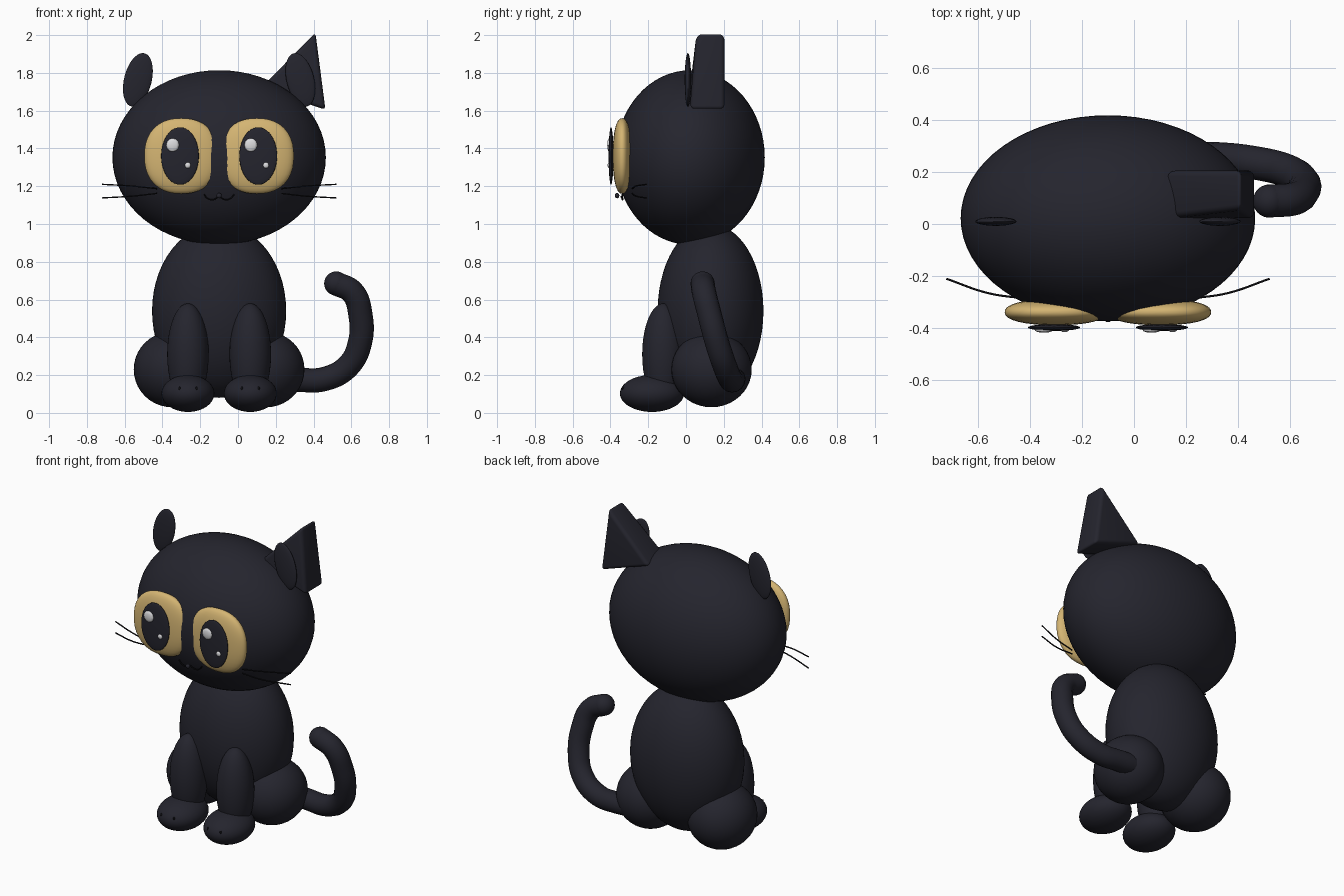
import bpy, bmesh, math
from mathutils import Vector

if "Cube" in bpy.data.objects:
    bpy.data.objects.remove(bpy.data.objects["Cube"])

CX = -0.1  # body symmetry plane


def material(name, rgb):
    m = bpy.data.materials.new(name)
    m.diffuse_color = (*rgb, 1)
    m.use_nodes = True
    m.node_tree.nodes["Principled BSDF"].inputs["Base Color"].default_value = m.diffuse_color
    return m


FUR = material("dark fur", (0.018, 0.018, 0.027))
INK = material("black ink", (0.006, 0.006, 0.008))
GOLD = material("gold iris", (0.66, 0.46, 0.17))
WHITE = material("pale glint", (0.72, 0.72, 0.74))


def link(name, bm, mat, smooth=True):
    me = bpy.data.meshes.new(name)
    for f in bm.faces:
        f.smooth = smooth
    bm.to_mesh(me)
    bm.free()
    ob = bpy.data.objects.new(name, me)
    me.materials.append(mat)
    bpy.context.collection.objects.link(ob)
    return ob


def ball(name, loc, radii, mat=FUR, tilt=0.0, power=2.0, seg=40):
    """Ellipsoid; a power above 2 makes its front outline squarer."""
    bm = bmesh.new()
    bmesh.ops.create_uvsphere(bm, u_segments=seg, v_segments=max(6, seg // 2), radius=1)
    for v in bm.verts:
        n = sum(abs(c) ** power for c in v.co) ** (1 / power)
        v.co = Vector(c / n * r for c, r in zip(v.co, radii))
    ob = link(name, bm, mat)
    ob.location = loc
    ob.rotation_euler.y = tilt
    return ob


def tube(name, points, radius, mat, res=4):
    cu = bpy.data.curves.new(name, 'CURVE')
    cu.dimensions = '3D'
    cu.bevel_depth = radius
    cu.bevel_resolution = res
    cu.resolution_u = 8
    cu.use_fill_caps = True
    sp = cu.splines.new('BEZIER')
    sp.bezier_points.add(len(points) - 1)
    for bp, p in zip(sp.bezier_points, points):
        bp.co = p
        bp.handle_left_type = bp.handle_right_type = 'AUTO'
    cu.materials.append(mat)
    ob = bpy.data.objects.new(name, cu)
    bpy.context.collection.objects.link(ob)
    return ob


# Head and torso
ball("head", (CX, 0.022, 1.352), (0.565, 0.395, 0.462), seg=64)
ball("torso", (CX, 0.13, 0.54), (0.355, 0.28, 0.46), seg=56)

# Paired parts
for s, side in ((-1, "left"), (1, "right")):
    ball(side + "_haunch", (CX + s * 0.25, 0.135, 0.23), (0.202, 0.213, 0.2))
    ball(side + "_front_leg", (CX + s * 0.165, -0.12, 0.31), (0.11, 0.112, 0.27))
    ball(side + "_front_paw", (CX + s * 0.165, -0.18, 0.103), (0.14, 0.17, 0.098))
    for k in (-0.045, 0.045):
        ball(side + "_toe_mark", (CX + s * 0.165 + k, -0.333, 0.13), (0.006, 0.006, 0.01), INK, seg=10)

    # Eye layers
    ball(side + "_iris", (CX + s * 0.2, -0.338, 1.36), (0.196, 0.05, 0.2), GOLD, power=2.3)
    px = CX + s * 0.207
    ball(side + "_pupil", (px, -0.397, 1.36), (0.1, 0.013, 0.152), FUR)
    ball(side + "_large_glint", (px - 0.039, -0.407, 1.418), (0.036, 0.01, 0.036), WHITE, seg=10)
    ball(side + "_small_glint", (px + 0.041, -0.407, 1.311), (0.016, 0.008, 0.016), WHITE, seg=10)

    # Inner ear disc
    ball(side + "_inner_ear", (CX + s * 0.43, 0.01, 1.763), (0.073, 0.017, 0.145), FUR,
         tilt=-s * math.radians(14))

    # Whiskers and mouth halves
    for z0, z1 in ((1.187, 1.21), (1.162, 1.138)):
        tube(side + "_whisker",
             [(CX + s * 0.33, -0.285, z0), (CX + s * 0.46, -0.265, z0 * 0.4 + z1 * 0.6),
              (CX + s * 0.62, -0.21, z1)], 0.004, INK, 1)
    tube(side + "_mouth",
         [(CX, -0.343, 1.145), (CX + s * 0.035, -0.336, 1.128),
          (CX + s * 0.065, -0.336, 1.138), (CX + s * 0.08, -0.338, 1.158)], 0.004, INK, 1)

ball("nose", (CX, -0.365, 1.15), (0.014, 0.012, 0.014), FUR, seg=16)

# Outer ear: softened triangular wedge
bm = bmesh.new()
outline = ((0.41, 2.012, 0.055), (0.463, 1.605, 0.02), (0.12, 1.72, 0.02))
front = [bm.verts.new((x, y, z)) for x, z, y in outline]
back = [bm.verts.new((x, 0.205, z)) for x, z, y in outline]
bm.faces.new(front)
bm.faces.new(back[::-1])
for i in range(3):
    j = (i + 1) % 3
    bm.faces.new((front[j], front[i], back[i], back[j]))
bmesh.ops.recalc_face_normals(bm, faces=bm.faces)
bmesh.ops.bevel(bm, geom=bm.edges[:], offset=0.022, segments=4, profile=0.5, affect='EDGES')
link("right_outer_ear", bm, FUR)

# Tail with rounded tip
tail = [(0.18, 0.25, 0.185), (0.32, 0.25, 0.175), (0.46, 0.235, 0.18), (0.585, 0.205, 0.25),
        (0.645, 0.165, 0.37), (0.648, 0.125, 0.52), (0.605, 0.095, 0.64), (0.52, 0.088, 0.685)]
tube("tail", tail, 0.064, FUR, 6)
ball("tail_tip", tail[-1], (0.064,) * 3, seg=24)
